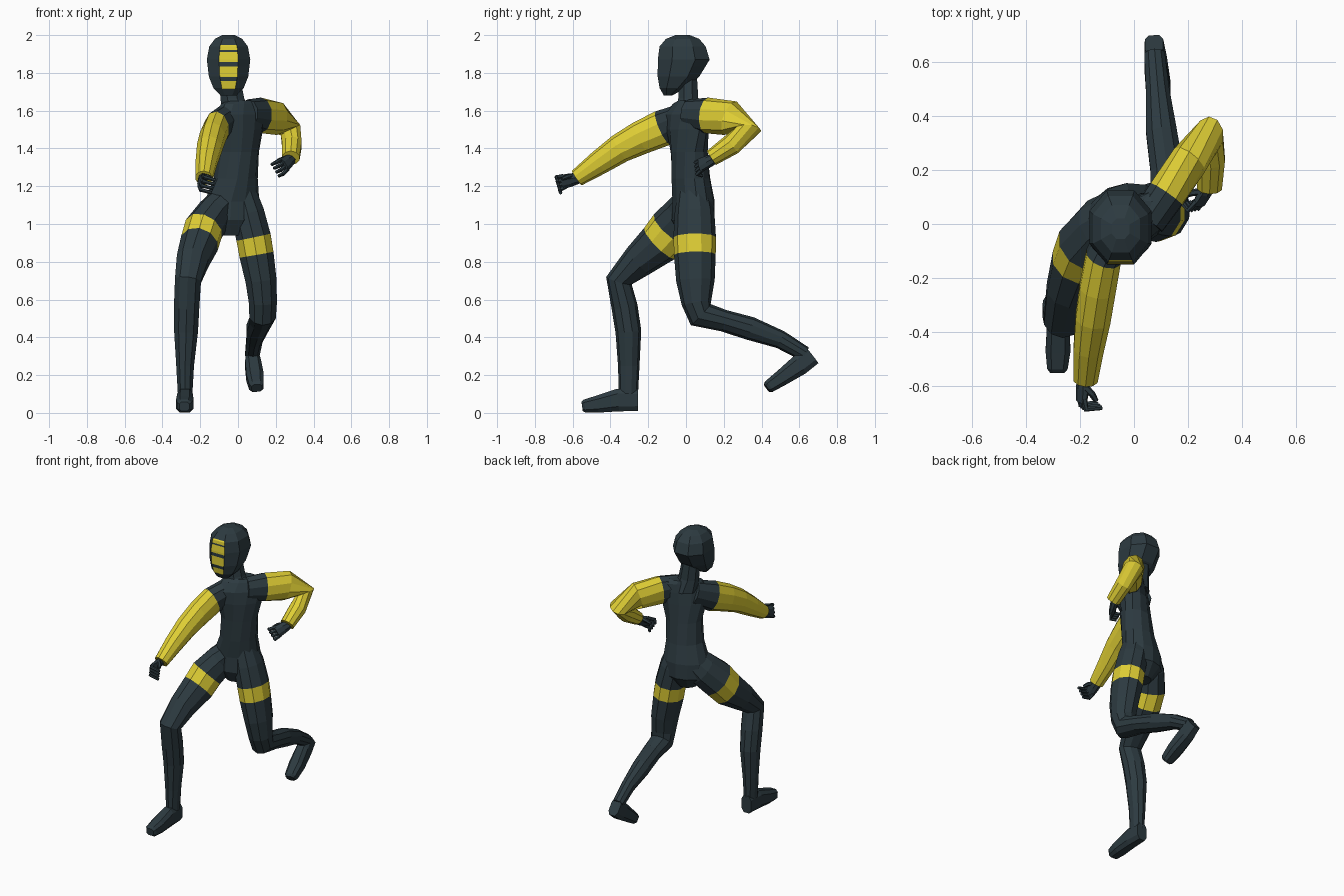
import bpy, bmesh, math
from mathutils import Vector as V


def material(name, rgb):
    m = bpy.data.materials.new(name)
    m.diffuse_color = (*rgb, 1)
    return m


MATS = [material("dark slate suit", (0.026, 0.043, 0.052)),
        material("yellow panels", (0.74, 0.62, 0.035))]


def tube(name, pts, n=8, ref=(1, 0, 0), axis=None, power=1.0, mat=lambda i, j: 0):
    """Loft through rings (x, y, z, side radius, depth radius[, yaw degrees])."""
    bm = bmesh.new()
    cs = [V(p[:3]) for p in pts]
    rings = []
    for i, p in enumerate(pts):
        if axis:
            t = V(axis)
        else:
            a = (cs[i] - cs[i - 1]).normalized() if i else V()
            b = (cs[i + 1] - cs[i]).normalized() if i < len(pts) - 1 else V()
            t = (a + b).normalized()
        r = V(ref)
        if len(p) > 5:
            yaw = math.radians(p[5])
            r = V((math.cos(yaw), math.sin(yaw), 0))
        u = (r - t * r.dot(t)).normalized()
        v = t.cross(u)
        k = math.cos(math.pi / n) ** power
        ring = []
        for j in range(n):
            ang = 2 * math.pi * (j + 0.5) / n
            c, s = (math.copysign(abs(f) ** power, f) / k for f in (math.cos(ang), math.sin(ang)))
            ring.append(bm.verts.new(cs[i] + u * c * p[3] + v * s * p[4]))
        rings.append(ring)
    for i in range(len(rings) - 1):
        for j in range(n):
            m = (j + 1) % n
            f = bm.faces.new((rings[i][j], rings[i][m], rings[i + 1][m], rings[i + 1][j]))
            f.material_index = mat(i, j)
    bm.faces.new(rings[0][::-1]).material_index = mat(0, 0)
    bm.faces.new(rings[-1]).material_index = mat(len(rings) - 2, 0)
    bmesh.ops.recalc_face_normals(bm, faces=bm.faces)
    me = bpy.data.meshes.new(name)
    bm.to_mesh(me)
    bm.free()
    for m in MATS:
        me.materials.append(m)
    ob = bpy.data.objects.new(name, me)
    bpy.context.collection.objects.link(ob)
    return ob


# Torso, twisted so the right shoulder leads
tube("torso", [
    (-.035, .03, .94, .06, .06, 15), (-.035, .038, 1.02, .135, .108, 15),
    (-.032, .04, 1.12, .143, .105, 18), (-.012, .026, 1.24, .115, .098, 22),
    (0, .017, 1.38, .112, .092, 28), (.005, .008, 1.50, .14, .087, 36),
    (.01, .008, 1.58, .155, .077, 40), (.02, .025, 1.635, .13, .06, 40),
    (.015, .025, 1.655, .075, .05, 40)], n=12, axis=(0, 0, 1))
tube("neck", [(-.005, .02, 1.58, .078, .072), (-.03, .012, 1.665, .063, .053),
              (-.045, .01, 1.78, .055, .048)], axis=(0, 0, 1))

# Head: profile rows (z, centre y, half width, half depth); stripes cut into the front
PROFILE = [(1.68, -.095, .042, .022), (1.72, -.072, .08, .068), (1.78, -.04, .104, .11),
           (1.87, -.012, .115, .137), (1.94, -.018, .102, .122), (1.98, -.018, .072, .088),
           (2.0, -.018, .034, .038)]
STRIPES = [(1.715, 1.756), (1.777, 1.835), (1.857, 1.91), (1.92, 1.947)]


def head_ring(z):
    for a, b in zip(PROFILE, PROFILE[1:]):
        if z <= b[0]:
            k = (z - a[0]) / (b[0] - a[0])
            y, w, d = (a[i] + (b[i] - a[i]) * k for i in (1, 2, 3))
            return (-.05, y, z, w, d)


levels = sorted({p[0] for p in PROFILE} | {z for s in STRIPES for z in s})


def head_mat(i, j):
    mid = (levels[i] + levels[min(i + 1, len(levels) - 1)]) / 2
    return int(j == 5 and any(a < mid < b for a, b in STRIPES))


tube("head", [head_ring(z) for z in levels], axis=(0, 0, 1), power=.92, mat=head_mat)

# Arms: first segment is the dark shoulder, the rest a yellow sleeve
sleeve = lambda i, j: int(i > 0)
tube("right_arm", [
    (-.05, .0, 1.565, .068, .075), (-.113, -.122, 1.508, .066, .092),
    (-.135, -.24, 1.457, .067, .085), (-.152, -.35, 1.40, .065, .074),
    (-.168, -.46, 1.325, .056, .062), (-.18, -.578, 1.243, .045, .044)], n=10, mat=sleeve)
tube("left_arm", [
    (.05, .01, 1.583, .066, .073), (.12, .11, 1.575, .07, .09),
    (.205, .235, 1.56, .067, .09), (.278, .327, 1.497, .058, .068),
    (.285, .24, 1.42, .052, .054), (.28, .135, 1.35, .046, .042)], n=10, mat=sleeve)


# Hands: palm, four curled fingers and a thumb
def hand(side, wrist, d, c, up, reach, curl):
    w, d = V(wrist), V(d).normalized()
    c = V(c)
    c = (c - d * c.dot(d)).normalized()
    a = d.cross(c) * up
    row = lambda p, r, s: (*p, r, s)
    tube(side + "_palm", [row(w - d * .02, .026, .024), row(w + d * .03, .034, .022),
                          row(w + d * .08, .038, .017)], ref=a)
    for k in range(4):
        b = w + d * .065 + a * (k - 1.5) * .02
        m = b + d * reach + c * .01 + a * (k - 1.5) * .004
        tube(f"{side}_finger_{k + 1}", [row(b, .01, .011), row(m, .01, .01),
             row(m + c * curl - d * .008, .008, .008)], n=6, ref=a)
    b = w + d * .02 + a * .02
    m = b + d * .025 + c * .03 + a * .01
    tube(side + "_thumb", [row(b, .013, .013), row(m, .011, .011),
                           row(m + d * .025 + c * .018, .008, .008)], n=6, ref=a)


hand("right", (-.187, -.58, 1.24), (-.1, -.95, -.22), (1, 0, -.3), 1, .036, .06)
hand("left", (.275, .14, 1.34), (-.42, -.8, -.36), (-.8, -.1, -.5), -1, .045, .035)

# Legs: the second-last hip segment is the yellow thigh band
band = lambda i, j: int(i == 2)
tube("right_leg", [
    (-.06, .04, 1.13, .08, .09), (-.125, -.005, 1.055, .09, .108),
    (-.182, -.077, .972, .1, .116), (-.205, -.14, .897, .098, .11),
    (-.24, -.25, .805, .085, .087), (-.265, -.355, .70, .069, .067),
    (-.272, -.325, .56, .067, .066), (-.275, -.305, .43, .063, .065),
    (-.28, -.303, .25, .047, .054), (-.28, -.305, .09, .038, .048)], n=10, mat=band)
tube("left_leg", [
    (.02, .04, 1.17, .075, .08), (.05, .045, 1.06, .088, .1),
    (.082, .046, .93, .092, .107), (.098, .047, .838, .091, .105),
    (.122, .05, .70, .082, .097), (.132, .056, .585, .074, .076),
    (.13, .078, .52, .07, .073), (.122, .20, .488, .061, .055),
    (.102, .34, .447, .057, .059), (.087, .50, .388, .043, .046),
    (.076, .63, .312, .038, .038)], n=10, mat=band)

# Feet: bevelled wedges from heel to toe
tube("right_foot", [
    (-.28, -.255, .068, .036, .058), (-.28, -.36, .068, .042, .06),
    (-.282, -.47, .046, .046, .045), (-.284, -.535, .036, .038, .035),
    (-.284, -.55, .034, .027, .024)], power=.65)
tube("left_foot", [
    (.074, .667, .305, .034, .054), (.08, .60, .253, .042, .055),
    (.09, .51, .188, .046, .043), (.097, .44, .14, .038, .034),
    (.099, .428, .131, .028, .024)], power=.65)
